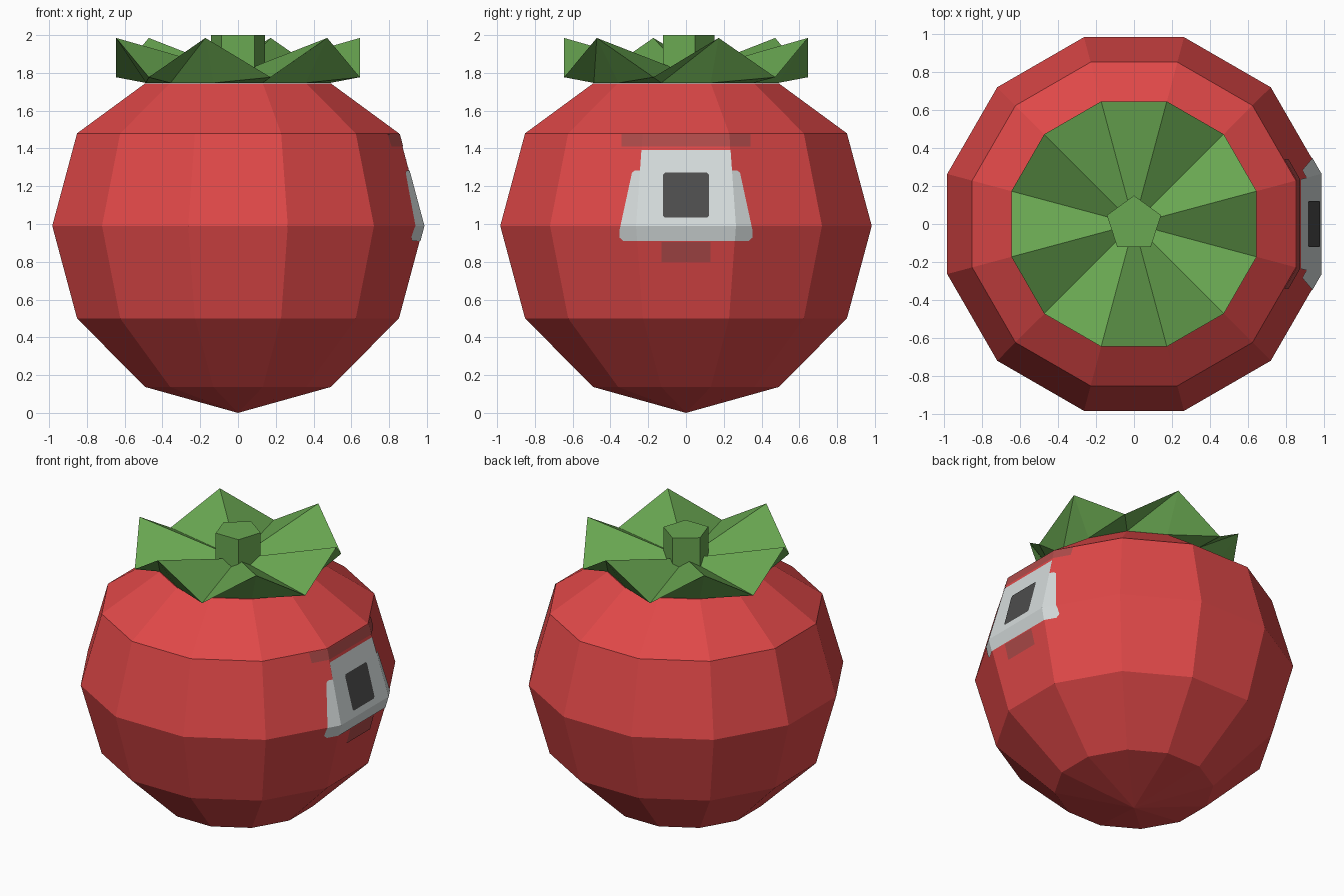
import bpy, bmesh, math
from mathutils import Vector

if "Cube" in bpy.data.objects:
    bpy.data.objects.remove(bpy.data.objects["Cube"])


def material(name, rgb):
    m = bpy.data.materials.new(name)
    m.diffuse_color = (*rgb, 1)
    m.use_nodes = True
    m.node_tree.nodes["Principled BSDF"].inputs["Base Color"].default_value = m.diffuse_color
    return m


RED = material("tomato red", (0.745, 0.065, 0.065))
DULL = material("dull red", (0.43, 0.070, 0.068))
GREEN = material("leaf green", (0.144, 0.392, 0.084))
PALE = material("pale grey", (0.67, 0.716, 0.716))
DARK = material("charcoal", (0.074, 0.074, 0.074))


def finish(bm, name, mat):
    me = bpy.data.meshes.new(name)
    bm.to_mesh(me)
    bm.free()
    me.materials.append(mat)
    ob = bpy.data.objects.new(name, me)
    bpy.context.collection.objects.link(ob)
    return ob


def ring(bm, r, heights, n=12, start=15):
    """n vertices around z, cycling through the given heights"""
    return [bm.verts.new((r * math.cos(math.radians(start + 360 * i / n)),
                          r * math.sin(math.radians(start + 360 * i / n)),
                          heights[i % len(heights)])) for i in range(n)]


def bridge(bm, a, b):
    n = len(a)
    for i in range(n):
        bm.faces.new((a[i], a[(i + 1) % n], b[(i + 1) % n], b[i]))


def fan(bm, loop, z):
    c = bm.verts.new((0, 0, z))
    for i in range(len(loop)):
        bm.faces.new((loop[i], loop[(i + 1) % len(loop)], c))


def body_mesh():
    bm = bmesh.new()
    rings = [ring(bm, r, [z]) for r, z in
             ((0.508, 0.137), (0.882, 0.5), (1.018, 0.99), (0.882, 1.48), (0.508, 1.745))]
    for a, b in zip(rings, rings[1:]):
        bridge(bm, a, b)
    fan(bm, rings[0], 0.0)
    bm.faces.new(rings[-1])
    bmesh.ops.recalc_face_normals(bm, faces=bm.faces)
    return bm


# Faceted fruit body
finish(body_mesh(), "body", RED)

# Crown of leaves: outer rim alternates between high tips and low notches
bm = bmesh.new()
base = ring(bm, 0.505, [1.747])
rim = ring(bm, 0.668, [1.985, 1.777])
for i in range(12):
    j = (i + 1) % 12
    bm.faces.new((base[i], base[j], rim[j]))
    bm.faces.new((base[i], rim[j], rim[i]))
fan(bm, rim, 1.80)
bm.faces.new(base)
bmesh.ops.recalc_face_normals(bm, faces=bm.faces)
finish(bm, "leaf_crown", GREEN)

# Five-sided stem
bm = bmesh.new()
low, high = (ring(bm, 0.15, [z], 5, 90) for z in (1.77, 2.0))
bridge(bm, low, high)
bm.faces.new(low)
bm.faces.new(high)
bmesh.ops.recalc_face_normals(bm, faces=bm.faces)
finish(bm, "stem", GREEN)


def decal(name, half, mat, lift):
    """Thin plate following the body's +x side; half = (y, z) outline from bottom to top, mirrored"""
    bm = body_mesh()
    bmesh.ops.delete(bm, geom=[f for f in bm.faces if f.calc_center_median().x < 0.2],
                     context='FACES')
    outline = half + [(-y, z) for y, z in reversed(half)]
    for (y0, z0), (y1, z1) in zip(outline, outline[1:] + outline[:1]):
        bmesh.ops.bisect_plane(bm, geom=bm.verts[:] + bm.edges[:] + bm.faces[:],
                               plane_co=(0, y0, z0), plane_no=(0, z1 - z0, y0 - y1),
                               clear_outer=True)
    for v in bm.verts:
        n = Vector((v.co.x, v.co.y, v.co.z - 0.99)).normalized()
        v.co += n * lift
    finish(bm, name, mat)


# Painted badge on the right side
decal("badge_lower", [(0.33, 0.91), (0.352, 0.93), (0.35, 0.97), (0.285, 1.27), (0.27, 1.282)],
      PALE, 0.004)
decal("badge_upper", [(0.243, 1.28), (0.235, 1.39)], PALE, 0.004)
decal("badge_window", [(0.11, 1.033), (0.12, 1.043), (0.12, 1.26), (0.11, 1.27)], DARK, 0.008)
decal("patch_above", [(0.34, 1.408), (0.34, 1.475)], DULL, 0.004)
decal("patch_below", [(0.13, 0.80), (0.13, 0.905)], DULL, 0.004)
